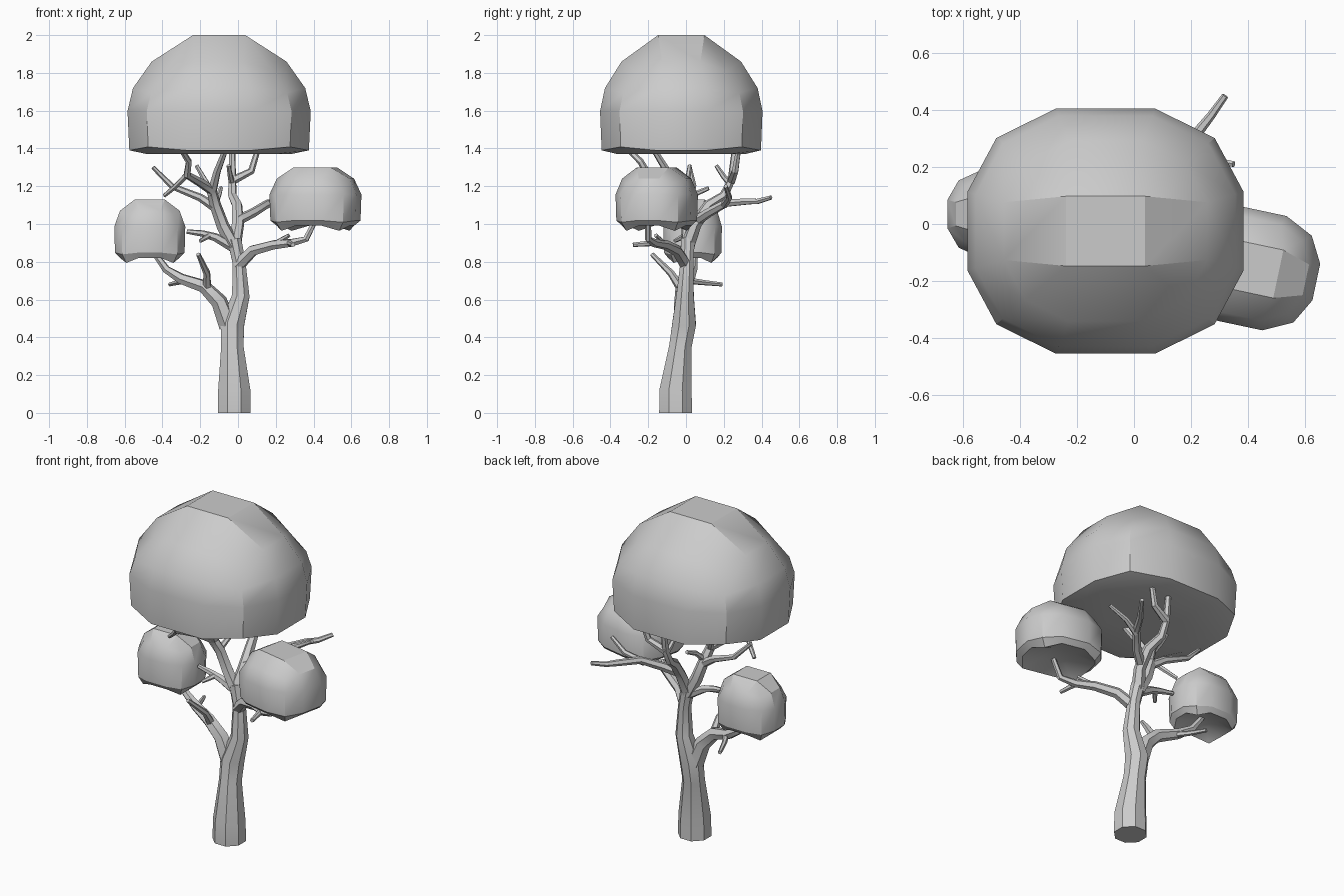
import bpy
import bmesh
import math
from mathutils import Vector, Matrix

default_cube = bpy.data.objects.get("Cube")
if default_cube:
    bpy.data.objects.remove(default_cube, do_unlink=True)

# One plain grey for the whole tree
grey = bpy.data.materials.new("plain_grey")
grey.use_nodes = True
grey.diffuse_color = (.6, .6, .6, 1)
grey.node_tree.nodes["Principled BSDF"].inputs["Base Color"].default_value = (.6, .6, .6, 1)


def finish(name, bm):
    """Turn a bmesh into a shaded object with the grey material."""
    bmesh.ops.recalc_face_normals(bm, faces=bm.faces)
    mesh = bpy.data.meshes.new(name)
    bm.to_mesh(mesh)
    bm.free()
    mesh.materials.append(grey)
    obj = bpy.data.objects.new(name, mesh)
    bpy.context.collection.objects.link(obj)
    bpy.ops.object.select_all(action='DESELECT')
    obj.select_set(True)
    bpy.context.view_layer.objects.active = obj
    bpy.ops.object.shade_smooth_by_angle(angle=math.radians(31))
    return obj


def bridge(bm, lower, upper):
    count = len(lower)
    for i in range(count):
        j = (i + 1) % count
        bm.faces.new((lower[i], lower[j], upper[j], upper[i]))


def limb(name, points, radii, sides=6):
    """Sweep a polygon along a path; radii is a list or a (start, end) taper."""
    path = [Vector(p) for p in points]
    last = len(path) - 1
    if len(radii) != len(path):
        start, end = radii
        radii = [start + (end - start) * i / last for i in range(last + 1)]
    bm = bmesh.new()
    rings = []
    tangent = (path[1] - path[0]).normalized()
    side = tangent.orthogonal().normalized()
    for i, (point, radius) in enumerate(zip(path, radii)):
        tangent = (path[min(i + 1, last)] - path[max(i - 1, 0)]).normalized()
        side = (side - tangent * side.dot(tangent)).normalized()
        other = tangent.cross(side)
        ring = []
        for k in range(sides):
            a = math.tau * (k + .5) / sides
            ring.append(bm.verts.new(point + radius * (math.cos(a) * side + math.sin(a) * other)))
        rings.append(ring)
    for lower, upper in zip(rings, rings[1:]):
        bridge(bm, lower, upper)
    bm.faces.new(rings[0])
    bm.faces.new(rings[-1])
    return finish(name, bm)


# Twelve-sided outline of a rounded box, made by mirroring one quadrant
QUADRANT = [(1, .32), (.79, .76), (.36, 1)]
OUTLINE = []
for sx, sy in ((1, 1), (-1, 1), (-1, -1), (1, -1)):
    corner = [(x * sx, y * sy) for x, y in QUADRANT]
    OUTLINE += corner if sx == sy else corner[::-1]


def canopy(name, centre, half, bottom, top, turn, rings, caps):
    """Dome of outline rings (height, scale, corner drop) closed by square caps."""
    height = top - bottom
    bm = bmesh.new()

    def vert(x, y, t):
        return bm.verts.new((x * half[0], y * half[1], bottom + t * height))

    loops = []
    for t, scale, drop in rings:
        loops.append([vert(x * scale, y * scale, t - (drop if i % 3 == 1 else 0))
                      for i, (x, y) in enumerate(OUTLINE)])
    for lower, upper in zip(loops, loops[1:]):
        bridge(bm, lower, upper)
    for loop, (t, s) in zip((loops[0], loops[-1]), caps):
        cap = [vert(x * s, y * s, t) for x, y in ((1, 1), (-1, 1), (-1, -1), (1, -1))]
        bm.faces.new(cap)
        for q in range(4):
            n = (q + 1) % 4
            bm.faces.new((cap[q], *loop[q * 3:q * 3 + 3]))
            bm.faces.new((cap[q], loop[q * 3 + 2], loop[n * 3], cap[n]))
    spin = Matrix.Rotation(math.radians(turn), 4, 'Z')
    bmesh.ops.transform(bm, verts=bm.verts, matrix=Matrix.Translation((*centre, 0)) @ spin)
    return finish(name, bm)


# Foliage: one large crown and two small clumps
crown_rings = [(-.03, .8, 0), (0, .98, -.03), (.34, 1, 0), (.54, .94, .04), (.77, .736, .08)]
clump_rings = [(-.03, .84, .09), (.06, .98, .03), (.52, 1, 0), (.8, .84, .07)]
clump_caps = [(.06, .3), (1, .42)]
canopy("crown", (-.1, -.025), (.485, .43), 1.39, 2, 0, crown_rings, [(-.03, .3), (1, .285)])
canopy("left_clump", (.41, -.155), (.235, .205), 1, 1.3, -12, clump_rings, clump_caps)
canopy("right_clump", (-.467, .035), (.188, .155), .83, 1.13, 0, clump_rings, clump_caps)

# Trunk
limb("trunk",
     [(-.02, -.055, 0), (-.02, -.055, .12), (-.03, -.03, .35), (-.03, -.01, .47),
      (.015, -.005, .62), (.005, .005, .8), (-.02, .01, .92)],
     [.094, .092, .064, .068, .05, .037, .04], 8)

# Low limb carrying the right clump, with its twigs
limb("right_limb", [(-.05, -.015, .46), (-.1, -.02, .59), (-.18, -.02, .67),
                    (-.3, .02, .71), (-.38, .04, .76), (-.46, .05, .87)], (.052, .014))
limb("right_limb_front_twig", [(-.165, -.02, .65), (-.165, -.08, .74), (-.21, -.18, .84)], (.026, .012))
limb("right_limb_back_twig", [(-.28, .015, .7), (-.32, .09, .69), (-.36, .19, .68)], (.018, .011))

# Limb carrying the left clump, with its twigs
limb("left_limb", [(0, 0, .78), (.08, -.05, .86), (.19, -.11, .89), (.28, -.17, .9),
                   (.36, -.2, .92), (.41, -.2, 1.02)], (.035, .014))
limb("left_limb_upper_twig", [(.18, -.1, .88), (.22, -.13, .91), (.27, -.16, .94)], (.018, .011))
limb("left_limb_front_twig", [(.27, -.16, .9), (.29, -.28, .89)], (.017, .012))

# Short stub limb
limb("stub_limb", [(-.03, .01, .88), (-.12, 0, .93), (-.19, 0, .95), (-.27, .01, .96)], (.028, .012))
limb("stub_twig", [(-.15, 0, .94), (-.2, -.06, .91)], (.016, .01))

# Front upper limb and its forks
limb("front_limb", [(-.02, .01, .88), (-.08, .01, .99), (-.12, 0, 1.1), (-.14, -.04, 1.18),
                    (-.2, -.1, 1.22), (-.27, -.2, 1.26), (-.26, -.24, 1.33), (-.31, -.32, 1.41)],
     (.038, .014))
limb("front_fork", [(-.14, -.03, 1.16), (-.11, -.1, 1.28), (-.06, -.18, 1.41)], (.026, .015))
limb("side_fork", [(-.11, 0, 1.08), (-.2, .02, 1.14), (-.35, .04, 1.2), (-.45, .02, 1.3)], (.026, .011))
limb("side_fork_twig", [(-.27, -.19, 1.26), (-.33, -.14, 1.2), (-.39, -.1, 1.15)], (.017, .011))
limb("inner_twig", [(-.14, -.03, 1.17), (-.18, .01, 1.24), (-.22, .02, 1.31)], (.018, .011))
limb("small_twig", [(-.12, 0, 1.11), (-.1, .05, 1.16), (-.09, .12, 1.19)], (.018, .011))

# Back upper limb and its forks
limb("back_limb", [(-.02, .01, .89), (0, .05, 1), (-.005, .12, 1.1), (-.03, .2, 1.15),
                   (-.03, .24, 1.23), (-.03, .26, 1.41)], (.038, .016))
limb("back_fork", [(-.03, .24, 1.23), (.07, .26, 1.28), (.11, .28, 1.41)], (.024, .014))
limb("back_twig", [(-.03, .24, 1.21), (-.04, .2, 1.25), (-.05, .16, 1.31)], (.018, .011))
limb("far_limb", [(0, .06, 1.02), (.08, .12, 1.06), (.16, .21, 1.11), (.23, .33, 1.12),
                  (.27, .38, 1.12), (.32, .45, 1.14)], (.028, .012))
limb("far_twig", [(.15, .2, 1.1), (.25, .23, 1.14), (.35, .21, 1.2)], (.02, .011))
